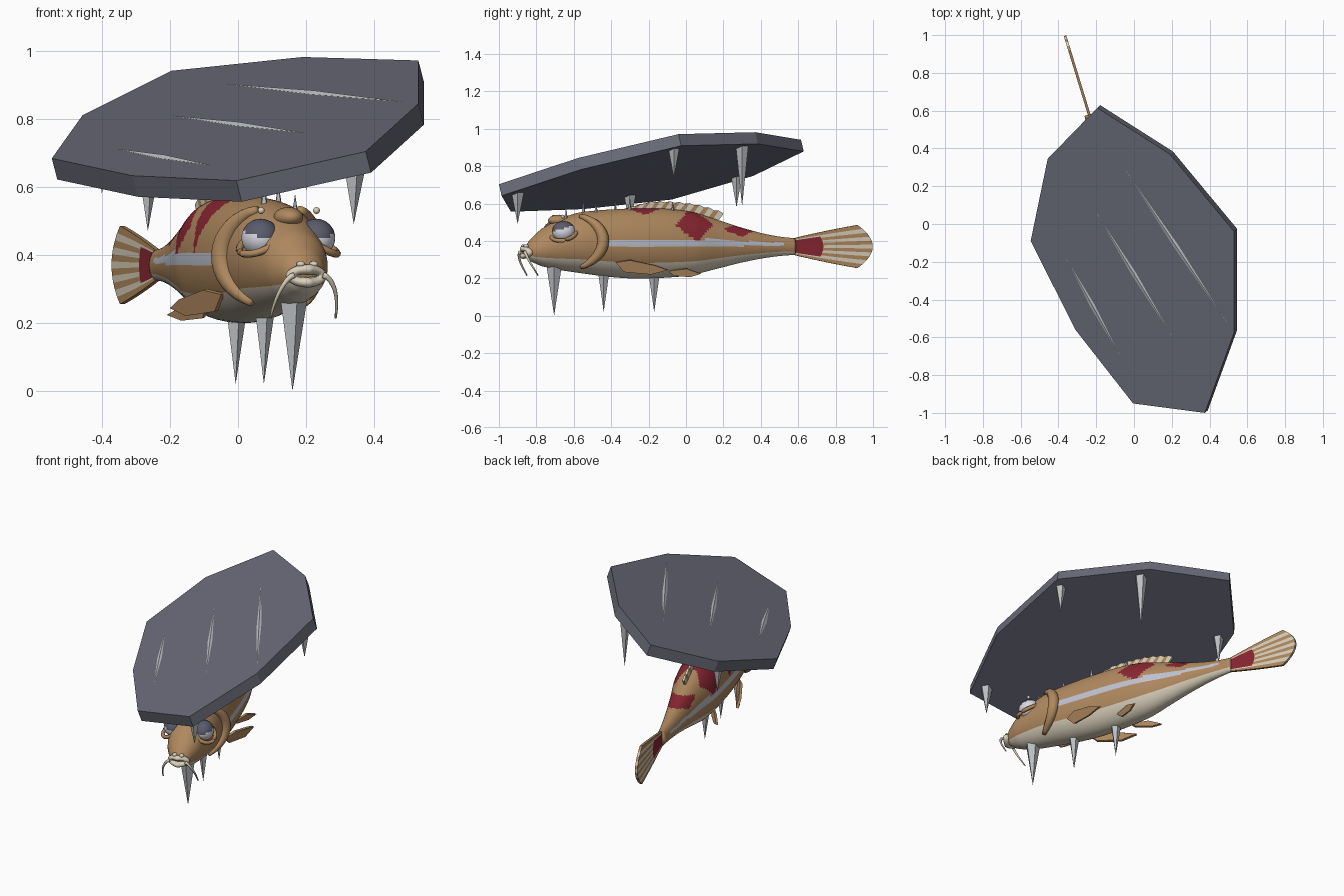
import bpy, bmesh, math
from mathutils import Vector

if "Cube" in bpy.data.objects:
    bpy.data.objects.remove(bpy.data.objects["Cube"])

ANG, X0 = 0.297, -0.06          # heading of the fish and its axis offset
C, S = math.cos(ANG), math.sin(ANG)

def lin(v):
    v /= 255
    return v / 12.92 if v <= 0.04045 else ((v + 0.055) / 1.055) ** 2.4

def mat(name, r, g, b):
    m = bpy.data.materials.new(name)
    m.diffuse_color = (lin(r), lin(g), lin(b), 1)
    m.use_nodes = True
    m.node_tree.nodes["Principled BSDF"].inputs["Base Color"].default_value = m.diffuse_color
    return m

TAN, CREAM = mat("tan", 176, 137, 95), mat("cream", 217, 207, 186)
RED, STONE = mat("red", 138, 38, 50), mat("stone", 104, 106, 119)
STEEL, WHITE = mat("steel", 188, 191, 195), mat("eye_white", 216, 217, 226)
LID, STRIPE = mat("slate", 90, 91, 108), mat("stripe", 192, 195, 207)

def make(name, verts, faces, mats, rule=None, smooth=False, local=True):
    """Mesh object; local parts are turned to the heading of the fish."""
    me = bpy.data.meshes.new(name)
    me.from_pydata([tuple(v) for v in verts], [], faces)
    for m in mats:
        me.materials.append(m)
    bm = bmesh.new()
    bm.from_mesh(me)
    bmesh.ops.recalc_face_normals(bm, faces=bm.faces)
    bm.to_mesh(me)
    bm.free()
    for p in me.polygons:
        p.use_smooth = smooth
        if rule:
            p.material_index = rule(p.center)
    ob = bpy.data.objects.new(name, me)
    bpy.context.collection.objects.link(ob)
    if local:
        ob.location, ob.rotation_euler = (X0, 0, 0), (0, 0, ANG)
    return ob

def loft(name, rings, mats, rule=None, smooth=True, closed=False, local=True):
    n, k = len(rings[0]), len(rings)
    faces = [(i * n + j, i * n + (j + 1) % n, (i + 1) % k * n + (j + 1) % n, (i + 1) % k * n + j)
             for i in range(k if closed else k - 1) for j in range(n)]
    if not closed:
        faces += [tuple(range(n)), tuple(range((k - 1) * n, k * n))]
    return make(name, [v for r in rings for v in r], faces, mats, rule, smooth, local)

def tube(name, pts, radii, m, closed=False, n=8):
    pts = [Vector(p) for p in pts]
    rings, k = [], len(pts)
    for i, p in enumerate(pts):
        a, b = (pts[i - 1], pts[(i + 1) % k]) if closed else (pts[max(i - 1, 0)], pts[min(i + 1, k - 1)])
        t = (b - a).normalized()
        u = t.cross(Vector((0.1, 1, 0.15))).normalized()
        w = t.cross(u)
        rings.append([p + radii[i] * (u * math.cos(q) + w * math.sin(q))
                      for q in (2 * math.pi * j / n for j in range(n))])
    return loft(name, rings, [m], closed=closed)

def ball(name, c, r, mats, rule=None):
    rings = [[(c[0] + r[0] * math.sin(a) * math.cos(b), c[1] + r[1] * math.sin(a) * math.sin(b),
               c[2] + r[2] * math.cos(a)) for b in (math.pi * j / 12 for j in range(24))]
             for a in (0.01 + (math.pi - 0.02) * i / 16 for i in range(17))]
    return loft(name, rings, mats, rule)

def spike(name, base, tip, r, local=False, n=5):
    b, t = Vector(base), Vector(tip)
    vs = [b + Vector((r * math.cos(a), r * math.sin(a), 0)) for a in (2 * math.pi * i / n for i in range(n))]
    make(name, vs + [t], [(i, (i + 1) % n, n) for i in range(n)] + [tuple(range(n))], [STEEL], local=local)

def plate(name, pts, thick, m, local=True):
    """Thin plate from an outline, thickened along its normal."""
    ob = make(name, pts, [tuple(range(len(pts)))], [m], local=local)
    sol = ob.modifiers.new("thickness", "SOLIDIFY")
    sol.thickness, sol.offset = thick, 0
    return ob

# Body: y, top, bottom, half width
PROF = [(-.86, .37, .315, .03), (-.83, .41, .29, .06), (-.77, .465, .265, .092), (-.68, .515, .245, .115),
        (-.58, .55, .23, .132), (-.45, .565, .212, .14), (-.3, .573, .2, .14), (-.12, .573, .203, .132),
        (.03, .555, .218, .118), (.16, .515, .25, .09), (.3, .47, .285, .065), (.45, .432, .313, .042),
        (.58, .415, .325, .026)]

def body_at(y):
    i = max(j for j in range(len(PROF) - 1) if PROF[j][0] <= y or j == 0)
    a, b, c, d = (PROF[min(max(i + o, 0), len(PROF) - 1)] for o in (-1, 0, 1, 2))
    t = (y - b[0]) / (c[0] - b[0])
    return [0.5 * (2 * b[q] + (c[q] - a[q]) * t + (2 * a[q] - 5 * b[q] + 4 * c[q] - d[q]) * t * t
                   + (3 * b[q] - a[q] - 3 * c[q] + d[q]) * t ** 3) for q in (1, 2, 3)]

def skin(y, ang, grow=0.0):
    """Point on the body; ang is measured from the top."""
    top, bot, w = body_at(y)
    return Vector(((w + grow) * math.sin(ang), y / C, (top + bot) / 2 + ((top - bot) / 2 + grow) * math.cos(ang)))

def diamond(y, z, y0, z0, a, b):
    return abs(y - y0) / a + abs(z - z0) / b < 1

def body_rule(c):
    y, z = c.y * C, c.z
    top, bot, w = body_at(min(max(y, -.86), .58))
    if z < bot + (top - bot) * 0.24:
        return 1
    mid = 0.392 - 0.02 * max(y, 0)
    if -.5 < y < .52 and abs(z - mid) < 0.02 - 0.024 * max(y, 0):
        return 3
    if diamond(y, z, .02, .485, .11, .09) or diamond(y, z, .28, .46, .1, .035) \
            or diamond(y, z, -.24, .60, .17, .06) or (c.x < 0 and diamond(y, z, -.2, .57, .1, .16)):
        return 2
    return 0

N = 64
ys = [-.86 + 1.44 * i / 110 for i in range(111)]
loft("body", [[skin(y, 2 * math.pi * j / N) for j in range(N)] for y in ys], [TAN, CREAM, RED, STRIPE], body_rule)

# Tail fin: striped fan with a red root
cols, rows, tv, tf = 22, 8, [], []
for i in range(rows + 1):
    f = i / rows
    for j in range(cols + 1):
        t = 2 * j / cols - 1
        s0, s1 = .6, 1.042 - .085 * t * t
        tv.append((0, s0 + (s1 - s0) * f, .37 + t * (.044 + (.083 - .012 * f) * f)))
W = cols + 1
tf = [(i * W + j, i * W + j + 1, (i + 1) * W + j + 1, (i + 1) * W + j) for i in range(rows) for j in range(cols)]
tail = make("tail_fin", tv, tf, [TAN, CREAM, RED])
for p in tail.data.polygons:
    i, j = divmod(p.index, cols)
    p.material_index = 2 if i < 3 and 2 < j < cols - 3 else (j // 2) % 2
sol = tail.modifiers.new("thickness", "SOLIDIFY")
sol.thickness, sol.offset = .014, 0

# Dorsal fin: striped strip along the back
dv, D = [], 20
for i in range(D + 1):
    y = -.36 + .52 * i / D
    z = body_at(y)[0]
    dv += [(0, y / C, z - .02), (0, (y + .04) / C, z + .004 + .034 * min(1, i / 5) * (.8 + .2 * (i % 2)))]
dorsal = make("dorsal_fin", dv, [(2 * i, 2 * i + 2, 2 * i + 3, 2 * i + 1) for i in range(D)], [TAN, CREAM])
for p in dorsal.data.polygons:
    p.material_index = p.index % 2
sol = dorsal.modifiers.new("thickness", "SOLIDIFY")
sol.thickness, sol.offset = .012, 0

# Paired parts of the fish
for side, k in (("left", -1), ("right", 1)):
    gill = [skin(-.585 + .1 * math.sin(math.pi * i / 16), k * (.5 + 2.0 * i / 16), .004) for i in range(17)]
    tube(side + "_gill_cover", gill, [.012 + .02 * math.sin(math.pi * i / 16) for i in range(17)], TAN, n=10)
    plate(side + "_pectoral_fin", [(k * .115, -.43, .285), (k * .15, -.36, .298), (k * .185, -.23, .27),
                                   (k * .19, -.16, .245), (k * .17, -.25, .222), (k * .12, -.38, .235)], .014, TAN)
    plate(side + "_pelvic_fin", [(k * .07, -.12, .24), (k * .11, -.03, .252), (k * .14, .04, .225),
                                 (k * .11, -.01, .208), (k * .07, -.09, .215)], .012, TAN)
    ec = Vector((k * .085, -.71, .45))
    ball(side + "_eye", ec, (.056, .062, .056), [WHITE, LID], lambda c: int(c.z - .3 * (c.y + .71) > .472))
    ring = [ec + Vector((.062 * math.cos(a), .068 * math.sin(a), -.012 + .02 * math.sin(a) - k * .03 * math.cos(a)))
            for a in (2 * math.pi * i / 24 for i in range(24))]
    tube(side + "_eye_socket", ring, [.011] * 24, TAN, True)
    ball(side + "_eye_glint", (k * .085, -.715, .53), (.01, .01, .01), [CREAM])
    whisk = [(k * (.045 + .055 * math.sin(f * 1.5)), -.915 + .06 * f - .02 * math.sin(3 * f), .34 - .125 * f ** 1.6)
             for f in (i / 10 for i in range(11))]
    tube(side + "_barbel", whisk, [.009 - .0055 * i / 10 for i in range(11)], CREAM)
    ball(side + "_nostril", (k * .02, -.90, .372), (.013, .015, .01), [CREAM])

# Brow hump and lips
ball("brow_hump", (0, -.71, .51), (.042, .06, .03), [TAN])
lips = [[((.046 + .017 * math.cos(b)) * math.cos(a), -.91 + .02 * math.sin(b) + .02 * abs(math.cos(a)),
          .338 + (.019 + .015 * math.cos(b)) * math.sin(a)) for b in (math.pi * j / 5 for j in range(10))]
        for a in (math.pi * i / 14 for i in range(28))]
loft("lips", lips, [CREAM], closed=True)

# Stone slab: tilted irregular outline
def slab_z(x, y):
    return .8447 + .256 * x + .2373 * y

OUT = [(-.195, .615), (.19, .37), (.53, -.04), (.53, -.575), (.375, -1.0), (-.005, -.95),
       (-.31, -.56), (-.547, -.09), (-.457, .345)]
drop = Vector((.016, .014, -.062))
top = [Vector((x, y, slab_z(x, y))) for x, y in OUT]
loft("stone_slab", [top, [p + drop for p in top]], [STONE], smooth=False, local=False)

# Scratches on the slab
for i, (a, b) in enumerate((((-.045, .285), (.49, -.52)), ((-.2, .06), (.205, -.6)), ((-.36, -.18), (-.075, -.695)))):
    a, b = Vector(a), Vector(b)
    m, o = (a + b) / 2, Vector((a.y - b.y, b.x - a.x)).normalized() * .013
    pts = [Vector((p.x, p.y, slab_z(p.x, p.y) + .002)) for p in (a, m + o, b, m - o)]
    mid = Vector((m.x, m.y, slab_z(m.x, m.y) + .009))
    make("scratch_%d" % i, pts + [mid], [(j, (j + 1) % 4, 4) for j in range(4)], [STEEL], local=False)

# Spikes under the slab
for x, y, tip, r in ((.34, -.9, .49, .036), (.49, -.065, .735, .032), (.2, .3, .585, .036),
                     (-.4, .27, .58, .032), (-.265, -.3, .47, .034)):
    spike("slab_spike", (x, y, slab_z(x, y) - .055), (x, y, tip), r)

# Spikes under the belly
for x, y, z, tip, r in ((-.007, -.17, .24, .02, .034), (.076, -.44, .25, .02, .034), (.16, -.705, .285, 0, .046)):
    spike("belly_spike", (x, y, z), (x, y, tip), r)

# Small spikes along the back
for i, (y, h) in enumerate(((-.65, .58), (-.54, .63), (-.49, .61), (-.37, .62), (-.31, .645), (-.18, .62), (-.08, .61))):
    l = .03 * (-1) ** i
    spike("back_spike", (l, y / C, body_at(y)[0] - .03), (l, y / C, h), .013, True)
